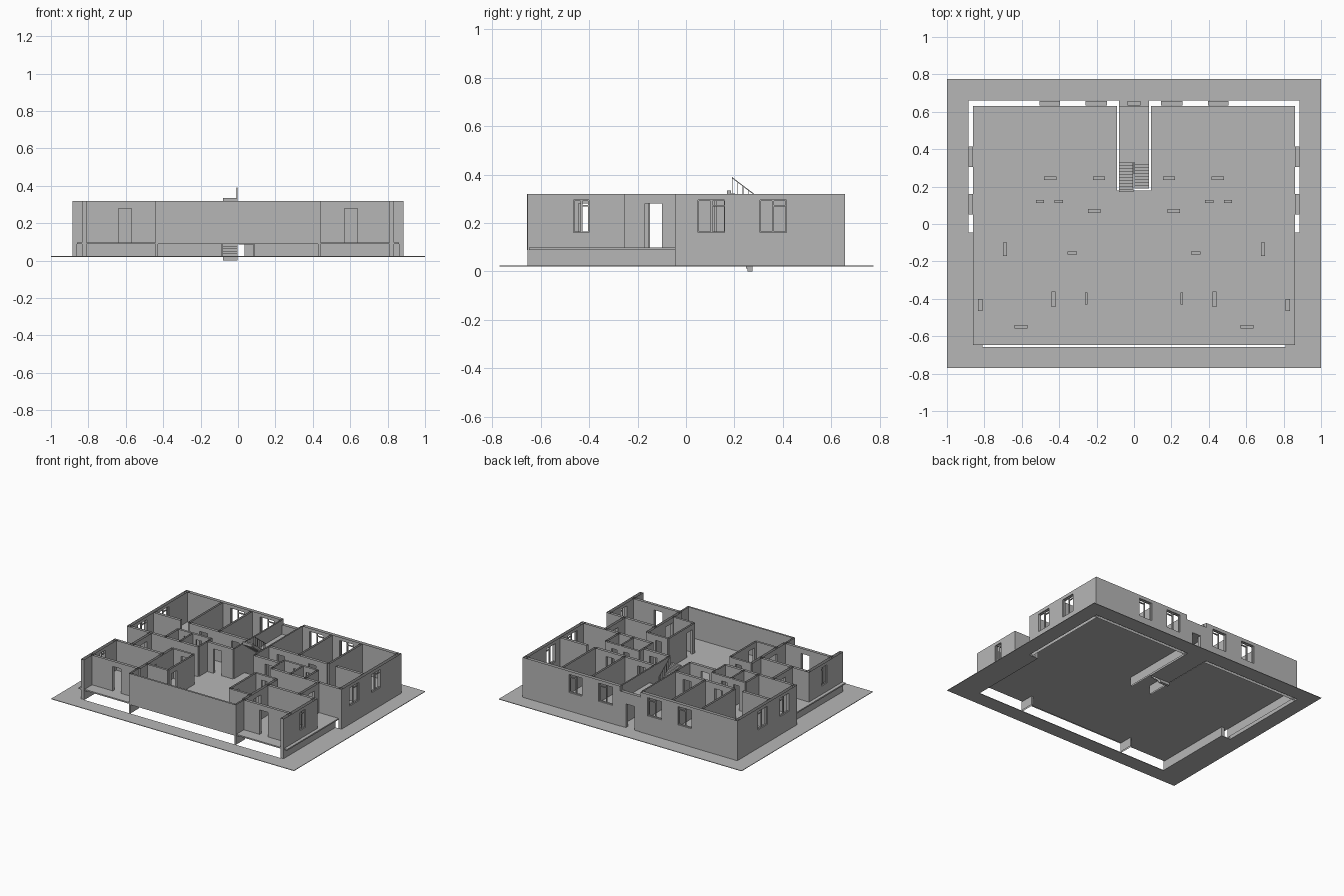
import bpy, bmesh
from mathutils import Vector

if "Cube" in bpy.data.objects:
    bpy.data.objects.remove(bpy.data.objects["Cube"])

grey = bpy.data.materials.new("plain_grey")
grey.diffuse_color = (0.47, 0.47, 0.47, 1)
grey.use_nodes = True
grey.node_tree.nodes["Principled BSDF"].inputs["Base Color"].default_value = grey.diffuse_color

GROUND, FLOOR, TOP = 0.022, 0.095, 0.32


def quad(bm, pts, n):
    """Add a face whose normal points along n."""
    f = bm.faces.new([bm.verts.new(p) for p in pts])
    f.normal_update()
    if f.normal.dot(Vector(n)) < 0:
        f.normal_flip()


def box(bm, x0, x1, y0, y1, z0, z1):
    x0, x1 = sorted((x0, x1))
    for ax, n in ((0, 1), (0, -1), (1, 1), (1, -1), (2, 1), (2, -1)):
        lo, hi = [x0, y0, z0], [x1, y1, z1]
        a, b = [i for i in range(3) if i != ax]
        pts = []
        for u, v in ((0, 0), (1, 0), (1, 1), (0, 1)):
            p = [0, 0, 0]
            p[ax] = hi[ax] if n > 0 else lo[ax]
            p[a] = (lo, hi)[u][a]
            p[b] = (lo, hi)[v][b]
            pts.append(p)
        nrm = [0, 0, 0]
        nrm[ax] = n
        quad(bm, pts, nrm)


def wall(bm, axis, at, a, b, z0=FLOOR, z1=TOP, t=0.02, holes=()):
    """Open-topped hollow wall along axis; holes are (start, end, sill, head)."""
    def P(u, w, z):
        return (u, w, z) if axis == 'x' else (w, u, z)
    a, b = sorted((a, b))
    lo, hi = at - t / 2, at + t / 2

    def sides(u0, u1, za, zb):
        for w, s in ((lo, -1), (hi, 1)):
            quad(bm, [P(u0, w, za), P(u1, w, za), P(u1, w, zb), P(u0, w, zb)], P(0, s, 0))

    def across(u, za, zb, s):
        quad(bm, [P(u, lo, za), P(u, hi, za), P(u, hi, zb), P(u, lo, zb)], P(s, 0, 0))

    def level(u0, u1, z, s):
        quad(bm, [P(u0, lo, z), P(u1, lo, z), P(u1, hi, z), P(u0, hi, z)], (0, 0, s))

    u = a
    for h0, h1, sill, head in sorted(holes):
        sides(u, h0, z0, z1)
        if sill > z0:
            sides(h0, h1, z0, sill)
            level(h0, h1, sill, 1)
        sides(h0, h1, head, z1)
        level(h0, h1, head, -1)
        across(h0, sill, head, 1)
        across(h1, sill, head, -1)
        u = h1
    sides(u, b, z0, z1)
    across(a, z0, z1, -1)
    across(b, z0, z1, 1)


def finish(name, bm):
    me = bpy.data.meshes.new(name)
    bm.to_mesh(me)
    bm.free()
    me.materials.append(grey)
    ob = bpy.data.objects.new(name, me)
    bpy.context.collection.objects.link(ob)


def span(s, a, b, *z):
    """Mirrored hole span."""
    return (min(s * a, s * b), max(s * a, s * b)) + z


WIN = (0.16, 0.295)
DOOR = (FLOOR, 0.28)

# paved strip round the building, with an open middle
bm = bmesh.new()
g0, g1 = 0.02, 0.024
box(bm, -1, 1, 0.66, 0.775, g0, g1)
box(bm, -1, 1, -0.77, -0.658, g0, g1)
for s in (1, -1):
    box(bm, s * 0.885, s, -0.045, 0.66, g0, g1)
    box(bm, s * 0.81, s, -0.658, -0.045, g0, g1)
box(bm, -0.08, 0.08, 0.27, 0.66, g0, g1)   # entry floor
finish("ground_strip", bm)

# raised floor slab with stairwell cut out
bm = bmesh.new()
box(bm, -0.86, 0.86, -0.648, 0.18, 0.088, 0.098)
for s in (1, -1):
    box(bm, s * 0.09, s * 0.86, 0.18, 0.632, 0.088, 0.098)
finish("floor_slab", bm)

# outer walls
bm = bmesh.new()
for s in (1, -1):
    wall(bm, 'x', 0.645, s * 0.085, s * 0.885, GROUND, t=0.025,
         holes=[span(s, 0.145, 0.26, *WIN), span(s, 0.395, 0.505, *WIN)])
    wall(bm, 'y', s * 0.8725, -0.045, 0.657, GROUND, t=0.025,
         holes=[(0.05, 0.16, *WIN), (0.305, 0.415, *WIN)])
    wall(bm, 'y', s * 0.8225, -0.655, -0.255, GROUND, t=0.025,
         holes=[(-0.465, -0.4, *WIN)])
    wall(bm, 'y', s * 0.8225, -0.255, -0.045, GROUND, 0.09, 0.025)
    # recessed side balcony
    wall(bm, 'x', -0.265, s * 0.43, s * 0.835)
    wall(bm, 'x', -0.035, s * 0.57, s * 0.885)
    wall(bm, 'y', s * 0.69, -0.265, -0.035, holes=[(-0.17, -0.1, *DOOR)])
    # front loggia: dividing fin and back wall with door
    wall(bm, 'y', s * 0.435, -0.655, -0.55, GROUND, t=0.012)
    wall(bm, 'x', -0.55, s * 0.43, s * 0.82, holes=[span(s, 0.57, 0.64, *DOOR)])
wall(bm, 'x', -0.65, -0.43, 0.43, 0.088, t=0.012)
wall(bm, 'x', 0.645, -0.085, 0.085, GROUND, 0.285, 0.025,
     holes=[(-0.035, 0.035, GROUND, 0.2)])
finish("outer_walls", bm)

# inner partitions, the same on both halves
bm = bmesh.new()
for s in (1, -1):
    wall(bm, 'y', s * 0.085, 0.07, 0.632, GROUND, t=0.01)
    wall(bm, 'x', 0.07, s * 0.085, s * 0.3, holes=[span(s, 0.18, 0.245, *DOOR)])
    wall(bm, 'y', s * 0.3, -0.035, 0.12, t=0.012)
    wall(bm, 'x', 0.245, s * 0.085, s * 0.57,
         holes=[span(s, 0.155, 0.22, *DOOR), span(s, 0.415, 0.48, *DOOR)])
    wall(bm, 'x', 0.245, s * 0.64, s * 0.86)
    wall(bm, 'y', s * 0.33, 0.245, 0.632, t=0.015)
    wall(bm, 'y', s * 0.575, 0.245, 0.632, t=0.015)
    wall(bm, 'y', s * 0.575, -0.035, 0.12, t=0.015)
    # washrooms
    wall(bm, 'x', 0.12, s * 0.3, s * 0.575, t=0.014,
         holes=[span(s, 0.38, 0.425, *DOOR), span(s, 0.48, 0.525, *DOOR)])
    wall(bm, 'y', s * 0.455, -0.035, 0.12, t=0.012)
    wall(bm, 'x', -0.035, s * 0.3, s * 0.575)
    # front rooms
    wall(bm, 'x', -0.155, s * 0.255, s * 0.43, t=0.014,
         holes=[span(s, 0.305, 0.355, *DOOR)])
    wall(bm, 'y', s * 0.43, -0.55, -0.155, holes=[(-0.445, -0.36, *DOOR)])
    wall(bm, 'y', s * 0.255, -0.46, -0.155, t=0.014, holes=[(-0.43, -0.365, *DOOR)])
    wall(bm, 'x', -0.46, s * 0.255, s * 0.43, t=0.014)
finish("inner_walls", bm)

# window frames: border, mullion, and a transom on one half
bm = bmesh.new()


def frame(axis, at, a, b):
    z0, z1 = WIN
    m, w, d = (a + b) / 2, 0.004, 0.004

    def bar(u0, u1, za, zb):
        if axis == 'x':
            box(bm, u0, u1, at - d, at + d, za, zb)
        else:
            box(bm, at - d, at + d, u0, u1, za, zb)
    bar(a, a + w, z0, z1)
    bar(b - w, b, z0, z1)
    bar(m - w, m + w, z0, z1)
    bar(a, b, z0, z0 + w)
    bar(a, b, z1 - w, z1)
    bar(m, b, 0.268, 0.275)


for s in (1, -1):
    frame('x', 0.645, *span(s, 0.145, 0.26))
    frame('x', 0.645, *span(s, 0.395, 0.505))
    for a, b in ((0.05, 0.16), (0.305, 0.415), (-0.465, -0.4)):
        frame('y', s * 0.8725 if a > 0 else s * 0.8225, a, b)
finish("window_frames", bm)

# stairs: entry flight, flight to the half landing, flight to the next storey
bm = bmesh.new()


def flight(x0, x1, y0, z0, y1, z1, n):
    dy, dz = (y1 - y0) / n, (z1 - z0) / n
    for i in range(n):
        ya, yb = sorted((y0 + i * dy, y0 + (i + 1) * dy))
        z = z0 + (i + 1) * dz
        box(bm, x0, x1, ya, yb, z - dz - 0.01, z)


flight(-0.08, -0.004, 0.275, 0.01, 0.18, 0.096, 7)
flight(0.004, 0.08, 0.19, 0.096, 0.33, 0.215, 9)
flight(-0.08, -0.004, 0.33, 0.215, 0.17, 0.335, 10)
box(bm, -0.08, 0.08, 0.33, 0.632, 0.205, 0.215)
finish("stairs", bm)

# sloping handrail with posts
bm = bmesh.new()
for i in range(7):
    y = 0.19 + i * 0.022
    z = 0.385 - (y - 0.19) * 0.76
    box(bm, -0.006, -0.003, y, y + 0.003, z - 0.065, z)
y0, y1, z0, z1 = 0.19, 0.33, 0.39, 0.284
for x, n in ((-0.007, -1), (-0.002, 1)):
    quad(bm, [(x, y0, z0 - 0.005), (x, y1, z1 - 0.005), (x, y1, z1), (x, y0, z0)], (n, 0, 0))
for d, n in ((0, 1), (-0.005, -1)):
    quad(bm, [(-0.007, y0, z0 + d), (-0.002, y0, z0 + d),
              (-0.002, y1, z1 + d), (-0.007, y1, z1 + d)], (0, 0, n))
finish("handrail", bm)

# low threshold foot, bringing the lowest stair edge to the ground
bm = bmesh.new()
box(bm, -0.08, -0.004, 0.255, 0.275, 0.0, 0.02)
finish("stair_foot", bm)
